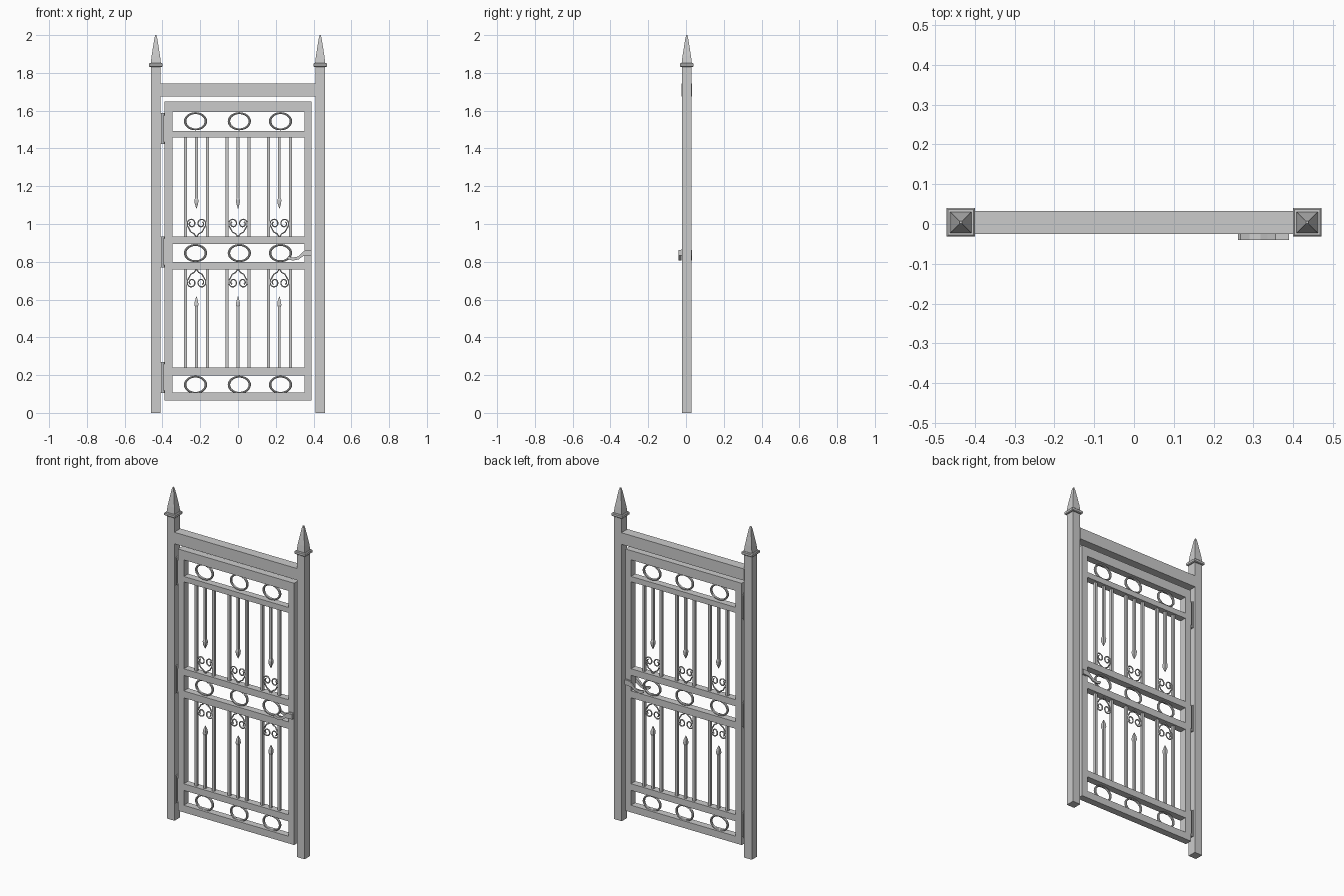
import bpy, bmesh, math

if "Cube" in bpy.data.objects:
    bpy.data.objects.remove(bpy.data.objects["Cube"])

YC = 0.004  # depth centre of the posts and beam


def finish(name, bm):
    bmesh.ops.recalc_face_normals(bm, faces=bm.faces)
    me = bpy.data.meshes.new(name)
    bm.to_mesh(me)
    bm.free()
    ob = bpy.data.objects.new(name, me)
    bpy.context.collection.objects.link(ob)
    return ob


def box(name, x0, x1, y0, y1, z0, z1):
    bm = bmesh.new()
    bmesh.ops.create_cube(bm, size=1)
    for v in bm.verts:
        v.co = ((x0 + x1) / 2 + v.co.x * (x1 - x0),
                (y0 + y1) / 2 + v.co.y * (y1 - y0),
                (z0 + z1) / 2 + v.co.z * (z1 - z0))
    return finish(name, bm)


def loft(name, x, y, rings):
    """Square section swept along z; rings = (z, half width)."""
    bm = bmesh.new()
    loops = [[bm.verts.new((x + sx * h, y + sy * h, z))
              for sx, sy in ((-1, -1), (1, -1), (1, 1), (-1, 1))] for z, h in rings]
    for a, b in zip(loops, loops[1:]):
        for i in range(4):
            j = (i + 1) % 4
            bm.faces.new((a[i], a[j], b[j], b[i]))
    bm.faces.new(loops[0])
    bm.faces.new(loops[-1])
    return finish(name, bm)


def plate(name, outline, y0, y1):
    """Outline in xz extruded through y."""
    bm = bmesh.new()
    f = bm.faces.new([bm.verts.new((x, y0, z)) for x, z in outline])
    r = bmesh.ops.extrude_face_region(bm, geom=[f])
    for v in r['geom']:
        if isinstance(v, bmesh.types.BMVert):
            v.co.y = y1
    return finish(name, bm)


def scroll(name, x, z, side, up):
    """One half of a heart scroll: tail from the rail, then an inward spiral."""
    pts = [(0, -0.004), (0.012, 0.014), (0.03, 0.024)]
    for i in range(25):
        t = i / 24
        a = math.radians(-50 + 470 * t)
        r = 0.025 - 0.015 * t
        pts.append((0.026 + r * math.cos(a), 0.068 + 1.1 * r * math.sin(a)))
    cu = bpy.data.curves.new(name, 'CURVE')
    cu.dimensions = '3D'
    cu.bevel_depth = 0.0038
    cu.bevel_resolution = 1
    cu.use_fill_caps = True
    sp = cu.splines.new('POLY')
    sp.points.add(len(pts) - 1)
    for p, (px, pz) in zip(sp.points, pts):
        p.co = (x + side * px, 0.002, z + up * pz, 1)
    ob = bpy.data.objects.new(name, cu)
    bpy.context.collection.objects.link(ob)


# posts with collars and pointed finials
for x in (-0.435, 0.435):
    loft("post", x, YC, [(0, 0.026), (1.84, 0.026)])
    loft("post_collar", x, YC, [(1.832, 0.032), (1.836, 0.036), (1.848, 0.036), (1.852, 0.032)])
    loft("post_finial", x, YC, [(1.85, 0.027), (1.89, 0.0225), (1.985, 0.007), (2.0, 0.003)])
box("top_beam", -0.411, 0.411, -0.025, 0.033, 1.675, 1.745)

# gate frame
GY0, GY1 = -0.02, 0.022
box("gate_stile_left", -0.388, -0.348, GY0, GY1, 0.066, 1.648)
box("gate_stile_right", 0.352, 0.389, GY0, GY1, 0.066, 1.648)
for z0, z1 in ((1.592, 1.648), (1.459, 1.492), (0.894, 0.934),
               (0.758, 0.80), (0.199, 0.239), (0.066, 0.109)):
    box("gate_rail", -0.35, 0.354, GY0, GY1, z0, z1)

# oval rings in the three bands
for z in (1.544, 0.846, 0.149):
    for x in (-0.225, 0.007, 0.225):
        bpy.ops.mesh.primitive_torus_add(location=(x, 0.002, z), rotation=(math.pi / 2, 0, 0),
                                         major_radius=0.055, minor_radius=0.0065,
                                         major_segments=32, minor_segments=8)
        ring = bpy.context.object
        ring.name = "oval_ring"
        ring.scale = (1, 0.78, 1.2)
        bpy.ops.object.shade_smooth_by_angle()

# infill bars, spears and heart scrolls
for xc in (-0.22, 0.0, 0.219):
    for dx in (-0.058, 0.058):
        for z0, z1 in ((0.895, 1.46), (0.238, 0.76)):
            box("upright_bar", xc + dx - 0.008, xc + dx + 0.008, -0.006, 0.010, z0, z1)
    for z_rail, d, z_scroll in ((1.46, -1, 0.934), (0.238, 1, 0.758)):
        loft("spear_bar", xc, 0.002, [(z_rail, 0.007), (z_rail + d * 0.325, 0.007)])
        loft("spear_head", xc, 0.002, [(z_rail + d * 0.318, 0.006), (z_rail + d * 0.333, 0.0105),
                                       (z_rail + d * 0.352, 0.009), (z_rail + d * 0.378, 0.001)])
        for side in (-1, 1):
            scroll("heart_scroll", xc, z_scroll, side, -d)

# hinges between the left post and the gate
for z in (1.505, 0.852, 0.188):
    box("hinge_post_leaf", -0.411, -0.403, -0.016, 0.02, z - 0.082, z + 0.082)
    box("hinge_gate_leaf", -0.395, -0.386, -0.016, 0.02, z - 0.07, z + 0.07)
    bpy.ops.mesh.primitive_cylinder_add(vertices=12, radius=0.0105, depth=0.164,
                                        location=(-0.399, 0.002, z))
    bpy.context.object.name = "hinge_barrel"
    bpy.ops.object.shade_smooth_by_angle()

# lever handle on both faces of the latch stile
lever = [(0.389, 0.862), (0.355, 0.861), (0.335, 0.845), (0.318, 0.828), (0.29, 0.822),
         (0.268, 0.829), (0.261, 0.822), (0.268, 0.812), (0.29, 0.806), (0.32, 0.812),
         (0.345, 0.830), (0.389, 0.832)]
plate("handle_front", lever, -0.04, -0.024)
plate("handle_back", lever, 0.024, 0.032)
for y0, y1 in ((-0.026, -0.018), (0.02, 0.026)):
    box("handle_rosette", 0.36, 0.386, y0, y1, 0.83, 0.864)
